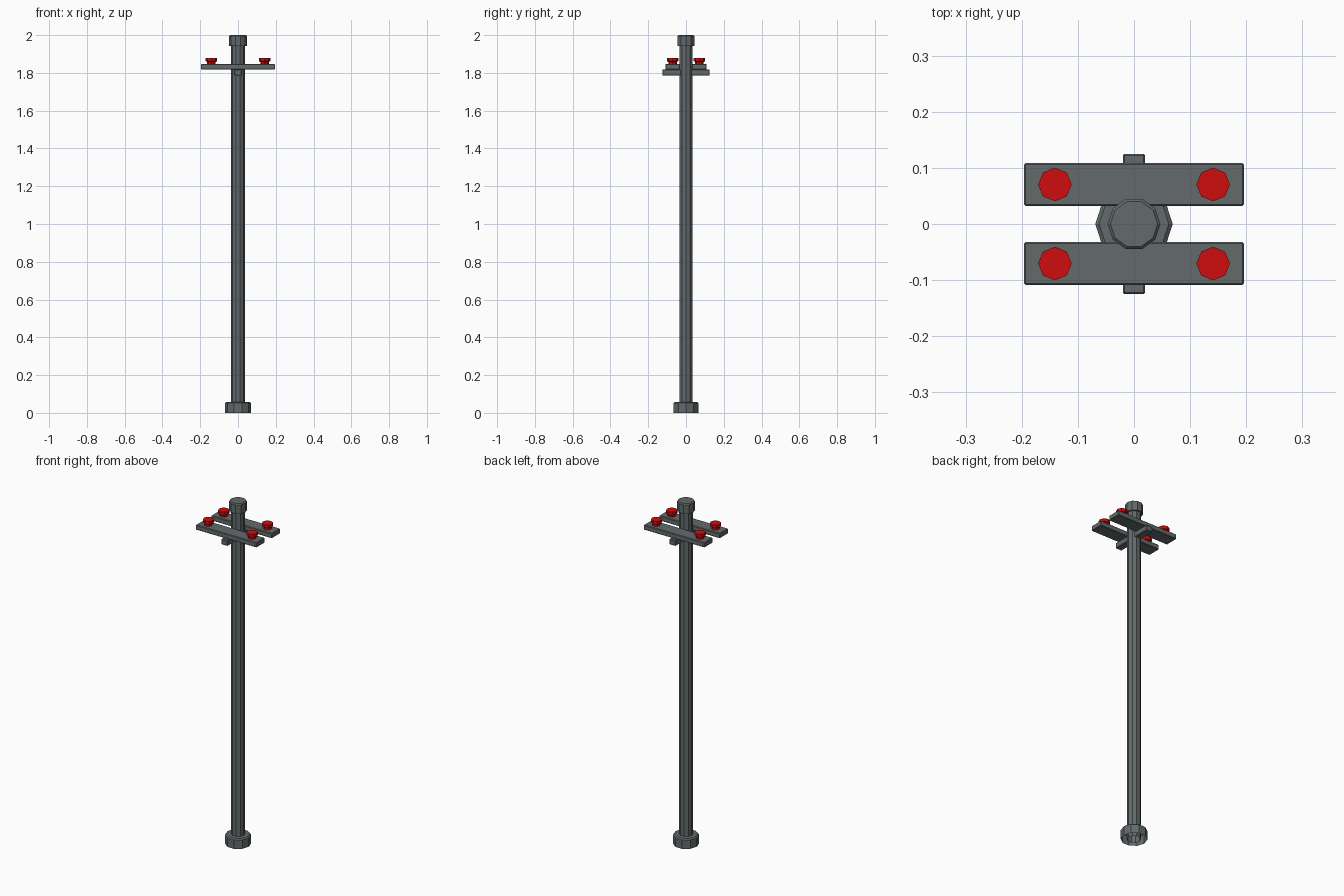
import bpy, bmesh, math

if "Cube" in bpy.data.objects:
    bpy.data.objects.remove(bpy.data.objects["Cube"])


def material(name, rgb):
    m = bpy.data.materials.new(name)
    m.diffuse_color = (*rgb, 1)
    m.use_nodes = True
    m.node_tree.nodes["Principled BSDF"].inputs["Base Color"].default_value = m.diffuse_color
    return m


steel = material("dark steel grey", (0.125, 0.145, 0.148))
red = material("signal red", (0.62, 0.004, 0.004))


def finish(name, bm, mat):
    bmesh.ops.recalc_face_normals(bm, faces=bm.faces)
    mesh = bpy.data.meshes.new(name)
    bm.to_mesh(mesh)
    bm.free()
    mesh.materials.append(mat)
    ob = bpy.data.objects.new(name, mesh)
    bpy.context.collection.objects.link(ob)
    return ob


def lathe(name, profile, sides, mat, loc=(0, 0), cap_bottom=True):
    """Faceted turned part from (radius, z) rings, first corner on +x."""
    bm = bmesh.new()
    rings = [[bm.verts.new((loc[0] + r * math.cos(2 * math.pi * i / sides),
                            loc[1] + r * math.sin(2 * math.pi * i / sides), z))
              for i in range(sides)] for r, z in profile]
    for a, b in zip(rings, rings[1:]):
        for i in range(sides):
            j = (i + 1) % sides
            bm.faces.new((a[i], a[j], b[j], b[i]))
    bm.faces.new(rings[-1])
    if cap_bottom:
        bm.faces.new(rings[0])
    return finish(name, bm, mat)


def beam(name, half, centre, mat, bevel=0.003):
    bm = bmesh.new()
    bmesh.ops.create_cube(bm, size=2)
    for v in bm.verts:
        v.co = [c + h * p for c, h, p in zip(centre, half, v.co)]
    bmesh.ops.bevel(bm, geom=bm.edges[:], offset=bevel, segments=1, affect='EDGES')
    return finish(name, bm, mat)


# Pole, hollow foot collar and top cap
lathe("pole", [(0.037, 0.0), (0.037, 1.95)], 10, steel, cap_bottom=False)
lathe("foot_collar", [(0.062, 0.0), (0.069, 0.0), (0.069, 0.052), (0.062, 0.058),
                      (0.037, 0.058), (0.037, 0.05), (0.062, 0.05), (0.062, 0.0)][1:4]
      + [(0.036, 0.058)], 10, steel, cap_bottom=False)
lathe("top_cap", [(0.047, 1.943), (0.047, 1.995), (0.042, 2.0)], 10, steel)

# Cross support under the two arms
beam("cross_support", (0.02, 0.125, 0.016), (0, 0, 1.802), steel)

# Two arms, each with two insulators
for side, label in ((-1, "front"), (1, "back")):
    y = side * 0.0705
    beam(label + "_arm", (0.196, 0.0385, 0.0145), (0, y, 1.8325), steel)
    for x in (-0.141, 0.141):
        lathe(label + "_insulator_" + ("left" if x < 0 else "right"),
              [(0.022, 1.846), (0.022, 1.858), (0.03, 1.862), (0.03, 1.88)],
              8, red, (x, y))
